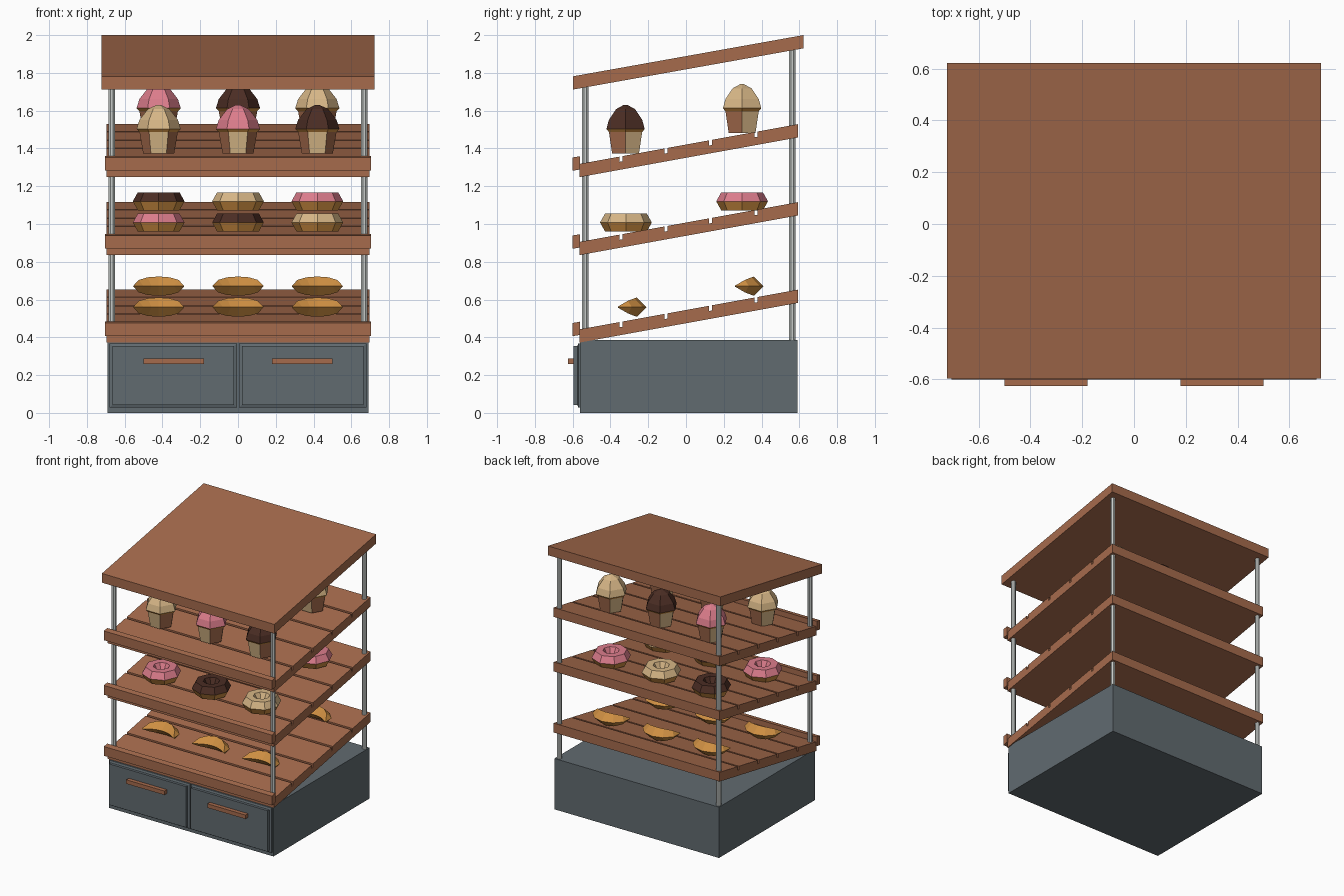
import bpy, bmesh, math

if "Cube" in bpy.data.objects:
    bpy.data.objects.remove(bpy.data.objects["Cube"])

def mat(name, r, g, b):
    m = bpy.data.materials.new(name)
    m.diffuse_color = (r, g, b, 1)
    m.use_nodes = True
    m.node_tree.nodes["Principled BSDF"].inputs["Base Color"].default_value = m.diffuse_color
    return m

wood = mat("wood", .38, .147, .073)
slate = mat("slate grey", .12, .147, .163)
metal = mat("metal", .57, .60, .58)
pink = mat("pink icing", .72, .205, .262)
choc = mat("chocolate", .07, .026, .017)
cream = mat("cream", .68, .47, .24)
dough = mat("golden dough", .62, .275, .055)

def make(name, verts, faces, mats, rule=None, loc=(0, 0, 0)):
    me = bpy.data.meshes.new(name)
    me.from_pydata(verts, [], faces)
    bm = bmesh.new()
    bm.from_mesh(me)
    bmesh.ops.remove_doubles(bm, verts=bm.verts, dist=1e-5)
    bmesh.ops.recalc_face_normals(bm, faces=bm.faces)
    bm.normal_update()
    if rule:
        for f in bm.faces:
            f.material_index = rule(f)
    bm.to_mesh(me)
    bm.free()
    for m in mats:
        me.materials.append(m)
    ob = bpy.data.objects.new(name, me)
    ob.location = loc
    bpy.context.collection.objects.link(ob)
    return ob

def prism(name, prof, x0, x1, m):
    """Extrude a (y, z) profile along x."""
    n = len(prof)
    v = [(x, y, z) for x in (x0, x1) for y, z in prof]
    f = [tuple(range(n)), tuple(range(n, 2 * n))]
    f += [(i, (i + 1) % n, n + (i + 1) % n, n + i) for i in range(n)]
    return make(name, v, f, [m])

def box(name, x0, x1, y0, y1, z0, z1, m):
    return prism(name, [(y0, z0), (y1, z0), (y1, z1), (y0, z1)], x0, x1, m)

def rings(name, loops, mats, rule=None, loc=(0, 0, 0), caps=True, closed=False):
    """Skin a list of equal-length vertex loops."""
    n, k = len(loops[0]), len(loops)
    v = [p for l in loops for p in l]
    f = [(a * n + i, a * n + (i + 1) % n, (a + 1) % k * n + (i + 1) % n, (a + 1) % k * n + i)
         for a in range(k if closed else k - 1) for i in range(n)]
    if caps:
        f += [tuple(range(n)), tuple(range((k - 1) * n, k * n))]
    return make(name, v, f, mats, rule, loc)

def circle(r, z, n, off=0.0):
    return [(r * math.cos(2 * math.pi * (i + off) / n),
             r * math.sin(2 * math.pi * (i + off) / n), z) for i in range(n)]

# cabinet, drawers and handles
box("cabinet", -.69, .69, -.56, .59, 0, .385, slate)
for s in (-1, 1):
    def rect(y, d):
        a, b, c, e = s * (.005 + d), s * (.68 - d), .028 + d, .368 - d
        return [(a, y, c), (b, y, c), (b, y, e), (a, y, e)]
    rings("drawer", [rect(-.555, 0), rect(-.57, 0), rect(-.575, .015), rect(-.595, .015)], [slate])
    box("drawer_handle", s * .34 - .16, s * .34 + .16, -.625, -.59, .258, .288, wood)

# corner posts
for x in (-.668, .668):
    for y, top in ((-.533, 1.75), (.562, 1.95)):
        rings("post", [circle(.018, .38, 8, .5), circle(.018, top, 8, .5)], [metal], loc=(x, y, 0))

# sloping roof
prism("roof", [(-.597, 1.712), (.622, 1.93), (.622, 2.0), (-.597, 1.782)], -.723, .723, wood)

# sloping slatted shelves with a front rail
SL = .21 / 1.155
for zb in (.372, .835, 1.248):
    top = lambda y: zb + .07 + SL * (y + .565)
    prof = [(-.565, zb), (.592, zb + .21), (.592, top(.592))]
    for g in (.37, .13, -.105, -.345):
        prof += [(g + .008, top(g + .008)), (g + .008, top(g) - .026),
                 (g - .008, top(g) - .029), (g - .008, top(g - .008))]
    prof.append((-.565, top(-.565)))
    prism("shelf", prof, -.697, .697, wood)
    prism("shelf_rail", [(-.6, zb + .034), (-.56, zb + .041), (-.56, zb + .111), (-.6, zb + .104)],
          -.705, .705, wood)

XS = (-.42, 0, .42)

# cupcakes: two-tone hexagonal wrapper, cake lip and faceted frosting
def wrapper_rule(f):
    c = f.calc_center_median()
    a = math.degrees(math.atan2(c.y, c.x)) % 360
    return int(a // 60) % 2

def cupcake(x, y, z, m):
    rings("cupcake_wrapper", [circle(.082, 0, 6), circle(.103, .122, 6)], [cream, wood],
          wrapper_rule, (x, y, z))
    rings("cupcake_cake", [circle(.1, .112, 6), circle(.117, .13, 6)], [dough], loc=(x, y, z))
    rings("cupcake_frosting", [circle(.117, .13, 6), circle(.102, .178, 6), circle(.058, .235, 6),
          circle(.012, .257, 6)], [m], loc=(x, y, z))

# doughnuts: eight-sided ring, iced on the upper half
def donut(x, y, z, m):
    loops = []
    for k in range(6):
        t = k * math.pi / 3
        loops.append(circle(.084 + .053 * math.cos(t), .0475 * math.sin(t) / math.sin(math.pi / 3), 8))
    rings("doughnut", loops, [dough, m], lambda f: int(f.calc_center_median().z > 0),
          (x, y, z), caps=False, closed=True)

# croissants: tapered crescent with diamond section, horns to the front
def croissant(x, y, z):
    loops, A = [], math.radians(75)
    for i in range(7):
        t = (i - 3) / 3
        px = .133 * math.sin(t * A) / math.sin(A)
        py = .1 * (math.cos(t * A) - math.cos(A)) / (1 - math.cos(A))
        r = .003 + .048 * (1 - t * t) ** .8
        dx, dy = math.sin(t * A) * r, math.cos(t * A) * r
        loops.append([(px + dx, py + dy, 0), (px, py, r), (px - dx, py - dy, 0), (px, py, -r)])
    rings("croissant", loops, [dough], loc=(x, y, z))

for i, x in enumerate(XS):
    cupcake(x, -.32, 1.373, (cream, pink, choc)[i])
    cupcake(x, .297, 1.483, (pink, choc, cream)[i])
    donut(x, -.318, 1.008, (pink, choc, cream)[i])
    donut(x, .297, 1.12, (choc, cream, pink)[i])
    croissant(x, -.36, .56)
    croissant(x, .26, .671)
